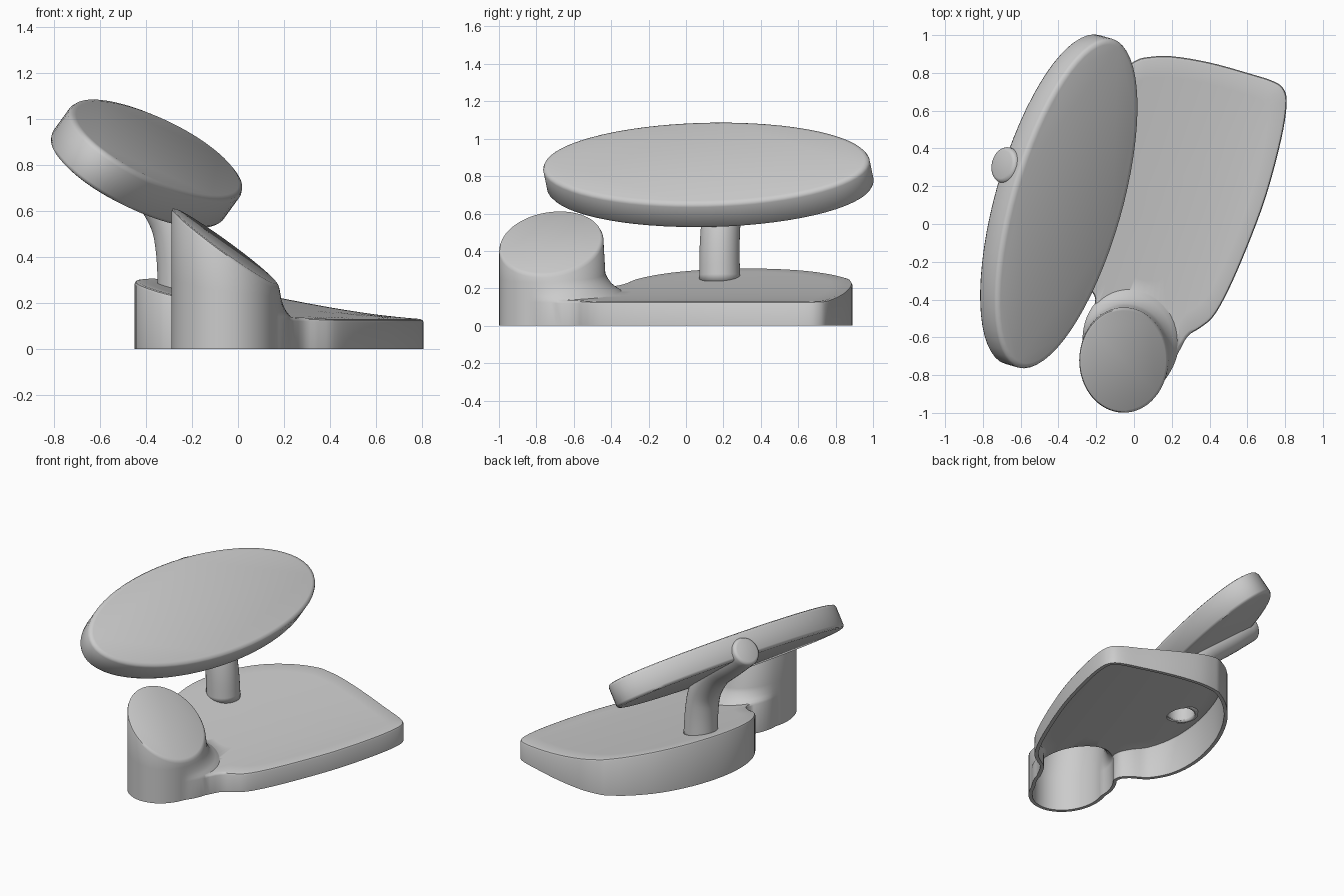
import bpy, bmesh, math
from mathutils import Vector

if "Cube" in bpy.data.objects:
    bpy.data.objects.remove(bpy.data.objects["Cube"])

WALL = 0.024


def loft(name, rings, cap_start=True, cap_end=True):
    """Skin a list of equal-length point rings into an object."""
    bm = bmesh.new()
    rows = [[bm.verts.new(p) for p in ring] for ring in rings]
    n = len(rows[0])
    for a, b in zip(rows, rows[1:]):
        for i in range(n):
            j = (i + 1) % n
            bm.faces.new((a[i], a[j], b[j], b[i]))
    if cap_start:
        bm.faces.new(rows[0][::-1])
    if cap_end:
        bm.faces.new(rows[-1])
    bm.normal_update()
    if not (cap_start and cap_end):
        bmesh.ops.recalc_face_normals(bm, faces=bm.faces)
    elif bm.calc_volume(signed=True) < 0:
        bmesh.ops.reverse_faces(bm, faces=bm.faces)
    me = bpy.data.meshes.new(name)
    bm.to_mesh(me)
    bm.free()
    ob = bpy.data.objects.new(name, me)
    bpy.context.collection.objects.link(ob)
    return ob


def activate(ob):
    bpy.ops.object.select_all(action='DESELECT')
    ob.select_set(True)
    bpy.context.view_layer.objects.active = ob


def smooth(ob, angle=40):
    activate(ob)
    bpy.ops.object.shade_smooth_by_angle(angle=math.radians(angle))


def boolean(ob, tool, op):
    """Apply a boolean; if a solver loses the part, try the next one."""
    tool.hide_render = True
    backup = ob.data.copy()
    for solver in ('EXACT', 'MANIFOLD', 'FLOAT'):
        m = ob.modifiers.new("cut", 'BOOLEAN')
        m.object, m.operation, m.solver = tool, op, solver
        activate(ob)
        bpy.ops.object.modifier_apply(modifier=m.name)
        xs = [v.co.x for v in ob.data.vertices] or [0]
        if max(xs) - min(xs) > 1.2:
            break
        ob.data = backup.copy()
    bpy.data.objects.remove(tool)


def spline(pts, sub=4, closed=True):
    """Catmull-Rom curve through 2D or 3D points."""
    P = [Vector(p) for p in pts]
    n, out = len(P), []
    pick = (lambda i: P[i % n]) if closed else (lambda i: P[min(max(i, 0), n - 1)])
    for i in range(n if closed else n - 1):
        a, b, c, d = (pick(i + k) for k in (-1, 0, 1, 2))
        for k in range(sub):
            t = k / sub
            out.append(0.5 * (2 * b + (c - a) * t + (2 * a - 5 * b + 4 * c - d) * t * t
                              + (3 * b - a - 3 * c + d) * t ** 3))
    return out if closed else out + [P[-1]]


def inset(pts, dist):
    """Move a counter-clockwise outline inward."""
    n, out = len(pts), []
    for i in range(n):
        t = (pts[(i + 1) % n] - pts[i - 1]).normalized()
        out.append(pts[i] + Vector((-t.y, t.x)) * dist)
    return out


# Deck: plan outline, with a neck reaching around the cup
OUTLINE = spline([
    (.28, -.60), (.35, -.55), (.42, -.49), (.5, -.35), (.6, -.12), (.7, .15), (.78, .45),
    (.808, .63), (.795, .71), (.74, .755), (.6, .8), (.4, .855), (.2, .888), (.07, .883),
    (0, .86), (-.12, .775), (-.25, .63), (-.36, .43), (-.43, .21), (-.45, .02),
    (-.425, -.14), (-.35, -.27), (-.25, -.335), (-.205, -.40), (-.24, -.52),
    (-.255, -.66), (-.2, -.79), (-.05, -.85), (.1, -.85), (.205, -.735)])


def deck_z(p):
    d = max(0, -.947 * (p[0] - .81) + .32 * (p[1] - .65))
    return .13 + .17 * d ** 1.5


def deck(name, off, bottom):
    line = inset(OUTLINE, off) if off else OUTLINE
    mid = Vector((.15, .15))
    rings = [[(p.x, p.y, bottom) for p in line],
             [(p.x, p.y, deck_z(p) - off - .015) for p in line]]
    for d, dz in ((.005, .005), (.018, 0)):
        rings.append([(p.x, p.y, deck_z(p) - off - dz) for p in inset(line, d)])
    for s in (.85, .65, .45, .25, .08):
        q = [mid + (p - mid) * s for p in line]
        rings.append([(p.x, p.y, deck_z(p) - off) for p in q])
    return loft(name, rings)


# Cup: oval column with a slanted top, flaring where it meets the deck
def cup(name, off, bottom):
    rings = []

    def ring(rise, flare, scale=1.0, drop=0.0, floor=None):
        pts = []
        for i in range(64):
            a = 2 * math.pi * i / 64
            w = max(0, math.cos(a - math.radians(68))) ** 1.1
            x = -.055 + ((.235 - off) * scale + flare * w) * math.cos(a)
            y = -.722 + ((.277 - off) * scale + flare * w) * math.sin(a)
            top = .447 - .72 * (x + .055) + .11 * (y + .72) - off * 1.2 - drop
            z = top if rise is None else min(deck_z((x, y)) + rise - off, top - .02)
            pts.append((x, y, z if floor is None else floor))
        rings.append(pts)

    ring(0, .12, floor=bottom)
    for rise, f in ((-.012, .12), (.004, .10), (.02, .075), (.04, .05), (.07, .028), (.095, .015)):
        ring(rise, f)
    ring(None, .004, 1, .018)
    ring(None, 0, .985, .005)
    ring(None, 0, .95, 0)
    return loft(name, rings)


base = deck("base_shell", 0, 0)
boolean(base, cup("cup_outer", 0, 0), 'UNION')
boolean(base, deck("deck_inner", WALL, -.05), 'DIFFERENCE')
boolean(base, cup("cup_inner", WALL, -.06), 'DIFFERENCE')
hole = [[(-.24 + .09 * math.cos(i * math.pi / 16), .18 + .09 * math.sin(i * math.pi / 16), z)
         for i in range(32)] for z in (.1, .4)]
boolean(base, loft("stem_hole", hole), 'DIFFERENCE')
smooth(base)

# Stem: hollow tube that bends along the plate and ends in a rounded knob
path = spline([(-.24, .18, .24), (-.25, .18, .42), (-.285, .19, .57), (-.39, .225, .73),
               (-.55, .28, .87), (-.685, .312, .99)], closed=False)
rings = []


def tube_ring(p, t, r):
    side = Vector((.3, .95, 0))
    side = (side - t * side.dot(t)).normalized()
    up = t.cross(side)
    rings.append([p + (side * math.cos(a) + up * math.sin(a)) * r
                  for a in (i * math.pi / 16 for i in range(32))])


last = len(path) - 1
for i, p in enumerate(path):
    t = (path[min(i + 1, last)] - path[max(i - 1, 0)]).normalized()
    if i == 0:
        t = Vector((0, 0, 1))
    tube_ring(p, t, .11 - .014 * i / last)
for d, r in ((.012, .09), (.018, .075)):
    tube_ring(path[-1] + t * d, t, r)
stem = loft("stem", rings, cap_start=False)
sol = stem.modifiers.new("wall", 'SOLIDIFY')
sol.thickness, sol.offset = .02, -1
smooth(stem, 60)

# Plate: thick tilted oval
az, tilt = math.radians(16), math.radians(37)
u = Vector((math.sin(az), math.cos(az), 0))
n = Vector((math.sin(tilt) * math.cos(az), -math.sin(tilt) * math.sin(az), math.cos(tilt)))
v = n.cross(u)
face = Vector((-.35, .106, .873))
rings = []
for depth, shrink in ((.165, .03), (.16, .008), (.145, 0), (.022, 0), (.006, .008), (0, .03)):
    rings.append([face - n * depth + u * (.905 - shrink) * math.cos(a)
                  + v * (.37 - shrink) * math.sin(a)
                  for a in (i * math.pi / 32 for i in range(64))])
smooth(loft("plate", rings), 50)
